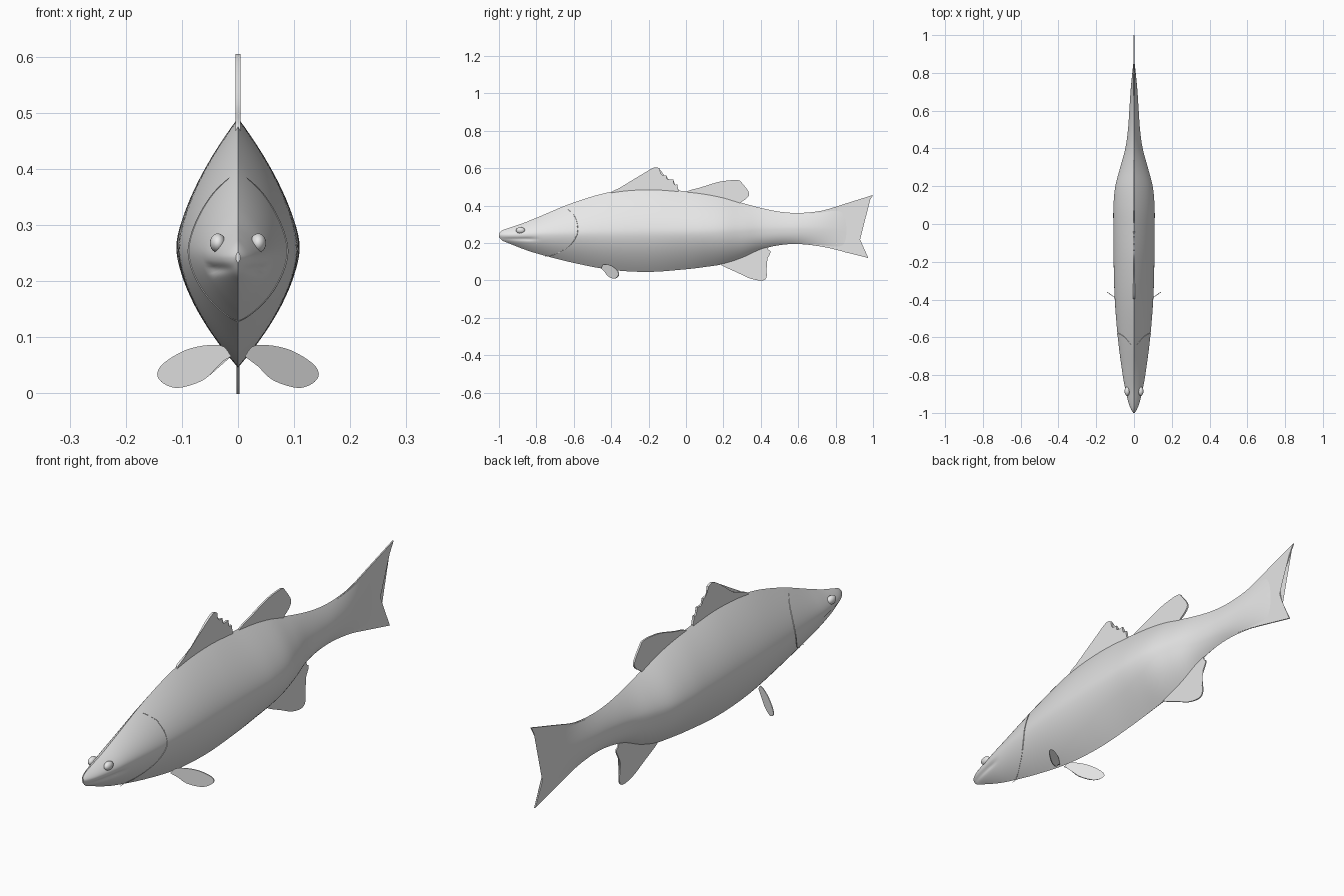
import bpy, bmesh, math
from mathutils import Vector

cube = bpy.data.objects.get("Cube")
if cube:
    bpy.data.objects.remove(cube, do_unlink=True)

grey = bpy.data.materials.new("plain_grey")
grey.use_nodes = True
colour = (0.8, 0.8, 0.8, 1)
grey.diffuse_color = colour
grey.node_tree.nodes["Principled BSDF"].inputs["Base Color"].default_value = colour


def finish(name, bm):
    """Turn a bmesh into a named, coloured object."""
    bmesh.ops.recalc_face_normals(bm, faces=bm.faces)
    mesh = bpy.data.meshes.new(name)
    bm.to_mesh(mesh)
    bm.free()
    mesh.materials.append(grey)
    obj = bpy.data.objects.new(name, mesh)
    bpy.context.collection.objects.link(obj)
    return obj


def station_at(y):
    """Smoothly interpolate the body stations at a given length."""
    last = len(STATIONS) - 1
    i = 0
    while i < last - 1 and STATIONS[i + 1][0] < y:
        i += 1
    a, b = STATIONS[i], STATIONS[i + 1]
    before, after = STATIONS[max(i - 1, 0)], STATIONS[min(i + 2, last)]
    span = b[0] - a[0]
    t = (y - a[0]) / span
    out = []
    for k in range(1, len(a)):
        m0 = (b[k] - before[k]) / (b[0] - before[0]) * span
        m1 = (after[k] - a[k]) / (after[0] - a[0]) * span
        d = b[k] - a[k]
        out.append(a[k] + t * m0 + t * t * (3 * d - 2 * m0 - m1)
                   + t ** 3 * (m0 + m1 - 2 * d))
    return out


def half_width(y, z):
    """Distance of the flank from the middle plane."""
    top, bottom, wide, mid, low_power = station_at(y)
    if z >= mid:
        x = wide * (1 - min(1, (z - mid) / (top - mid)) ** 1.6)
    else:
        x = wide * (1 - min(1, (mid - z) / (mid - bottom)) ** low_power)
    # mouth crease
    if y < -0.78:
        fade = min(1, (-0.78 - y) / 0.06)
        x *= 1 - 0.14 * fade * math.exp(-((z - 0.222) / 0.008) ** 2)
    return max(x, 0.0)


def smooth_run(points, steps=5):
    """Curve through a run of points, keeping its ends."""
    pts = [Vector(p) for p in points]
    out = []
    for i in range(len(pts) - 1):
        a, b = pts[i], pts[i + 1]
        m0 = (b - pts[max(i - 1, 0)]) / 2
        m1 = (pts[min(i + 2, len(pts) - 1)] - a) / 2
        for s in range(steps):
            t = s / steps
            d = b - a
            out.append(a + t * m0 + t * t * (3 * d - 2 * m0 - m1)
                       + t ** 3 * (m0 + m1 - 2 * d))
    return out + [pts[-1]]


def plate(name, runs, thick, place):
    """Thin fin from joined outline runs, put in space by place(a, b, side)."""
    outline = []
    for run in runs:
        for p in smooth_run(run):
            if not outline or (p - outline[-1]).length > 1e-4:
                outline.append(p)
    if (outline[0] - outline[-1]).length < 1e-4:
        outline.pop()
    bm = bmesh.new()
    sides = [[bm.verts.new(place(p.x, p.y, s * thick / 2)) for p in outline]
             for s in (-1, 1)]
    bm.faces.new(sides[0][::-1])
    bm.faces.new(sides[1])
    for i in range(len(outline)):
        bm.faces.new((sides[0][i - 1], sides[0][i], sides[1][i], sides[1][i - 1]))
    bmesh.ops.triangulate(bm, faces=[f for f in bm.faces if len(f.verts) > 4])
    return finish(name, bm)


# Body stations: y, top, bottom, half width, height of widest line, belly power
STATIONS = [
    (-1.0, .253, .232, .004, .243, 2),
    (-.985, .267, .215, .014, .243, 2),
    (-.95, .28, .2, .028, .243, 2),
    (-.88, .303, .172, .045, .245, 2),
    (-.8, .335, .145, .06, .248, 1.9),
    (-.6, .417, .094, .086, .252, 1.7),
    (-.4, .474, .057, .102, .255, 1.7),
    (-.2, .491, .046, .108, .258, 1.7),
    (0, .477, .06, .11, .26, 1.7),
    (.1, .465, .072, .109, .262, 1.8),
    (.2, .445, .088, .099, .265, 2),
    (.3, .415, .12, .073, .268, 2.3),
    (.4, .388, .165, .046, .272, 2.6),
    (.5, .368, .189, .032, .275, 2.6),
    (.6, .361, .195, .025, .277, 2.4),
    (.72, .372, .182, .017, .277, 2),
    (.82, .4, .16, .007, .275, 2),
    (.87, .415, .145, .001, .27, 2),
]

# Body loft with a sharp back ridge and belly keel
RINGS, HALF = 110, 28
bm = bmesh.new()
rings = []
for r in range(RINGS + 1):
    y = -1 + 1.87 * (r / RINGS) ** 1.15
    top, bottom = station_at(y)[:2]
    heights = [top + (bottom - top) * k / HALF for k in range(HALF + 1)]
    loop = [(half_width(y, z), y, z) for z in heights]
    loop[0], loop[-1] = (0, y, top), (0, y, bottom)
    loop += [(-x, y, z) for x, y, z in loop[-2:0:-1]]
    rings.append([bm.verts.new(p) for p in loop])
for a, b in zip(rings, rings[1:]):
    for k in range(len(a)):
        bm.faces.new((a[k - 1], a[k], b[k], b[k - 1]))
bm.faces.new(rings[0])
bm.faces.new(rings[-1][::-1])
finish("body", bm)


def upright(a, b, side):
    return (side, a, b)


# Tail fin with a forked rear edge
plate("tail_fin", [
    [(.62, .355), (.72, .37), (.85, .41), (1, .457)],
    [(1, .457), (.955, .38), (.92, .31), (.915, .26), (.935, .2), (.975, .12)],
    [(.975, .12), (.85, .152), (.72, .184), (.62, .2)],
], .005, upright)

# Front dorsal fin with a stepped rear edge
plate("front_dorsal_fin", [
    [(-.4, .44), (-.39, .478), (-.3, .515), (-.21, .582), (-.165, .605), (-.14, .598)],
    [(-.14, .598), (-.132, .567), (-.105, .562)],
    [(-.105, .562), (-.1, .54), (-.068, .54)],
    [(-.068, .54), (-.062, .513), (-.047, .513)],
    [(-.047, .513), (-.04, .48), (-.03, .44)],
], .009, upright)

# Rear dorsal fin
plate("rear_dorsal_fin", [
    [(0, .44), (.005, .475), (.08, .498), (.18, .528), (.275, .537), (.302, .518),
     (.337, .468), (.325, .44), (.29, .415), (.28, .39)],
], .007, upright)

# Anal fin
plate("anal_fin", [
    [(.17, .11), (.19, .082), (.275, .042), (.345, .01), (.41, 0), (.432, .025),
     (.425, .09), (.452, .15), (.44, .165), (.43, .2)],
], .005, upright)

# Paired leaf fins under the belly, swept back
leaf = [(.012, .066), (.032, .086), (.086, .08), (.13, .056), (.144, .035), (.133, .018),
        (.105, .01), (.06, .025), (.03, .055), (.012, .066)]
for side, word in ((1, "left"), (-1, "right")):
    plate(word + "_belly_fin", [leaf], .004,
          lambda a, b, s: (side * a, -.46 + .7 * a + s, b))

    # Eye bulge
    bm = bmesh.new()
    bmesh.ops.create_uvsphere(bm, u_segments=24, v_segments=16, radius=1)
    bmesh.ops.scale(bm, vec=(.014, .024, .017), verts=bm.verts)
    bmesh.ops.translate(bm, vec=(side * .036, -.885, .268), verts=bm.verts)
    finish(word + "_eye", bm)

    # Gill cover edge, a fine ridge lying on the flank
    run = smooth_run([(-.64, .385), (-.6, .35), (-.58, .29), (-.587, .235),
                      (-.63, .18), (-.7, .14), (-.76, .125)], 6)
    curve = bpy.data.curves.new(word + "_gill_edge", "CURVE")
    curve.dimensions = "3D"
    curve.bevel_depth = .002
    curve.bevel_resolution = 1
    line = curve.splines.new("POLY")
    line.points.add(len(run) - 1)
    for i, p in enumerate(run):
        line.points[i].co = (side * half_width(p.x, p.y), p.x, p.y, 1)
        line.points[i].radius = math.sin(math.pi * (i + .5) / len(run)) ** .5
    curve.materials.append(grey)
    gill = bpy.data.objects.new(word + "_gill_edge", curve)
    bpy.context.collection.objects.link(gill)
    bpy.ops.object.select_all(action="DESELECT")
    gill.select_set(True)
    bpy.context.view_layer.objects.active = gill
    bpy.ops.object.convert(target="MESH")

# Smooth shading with sharp edges kept
bpy.ops.object.select_all(action="DESELECT")
for obj in bpy.context.scene.objects:
    if obj.type == "MESH":
        obj.select_set(True)
        bpy.context.view_layer.objects.active = obj
bpy.ops.object.shade_smooth_by_angle(angle=math.radians(40))
